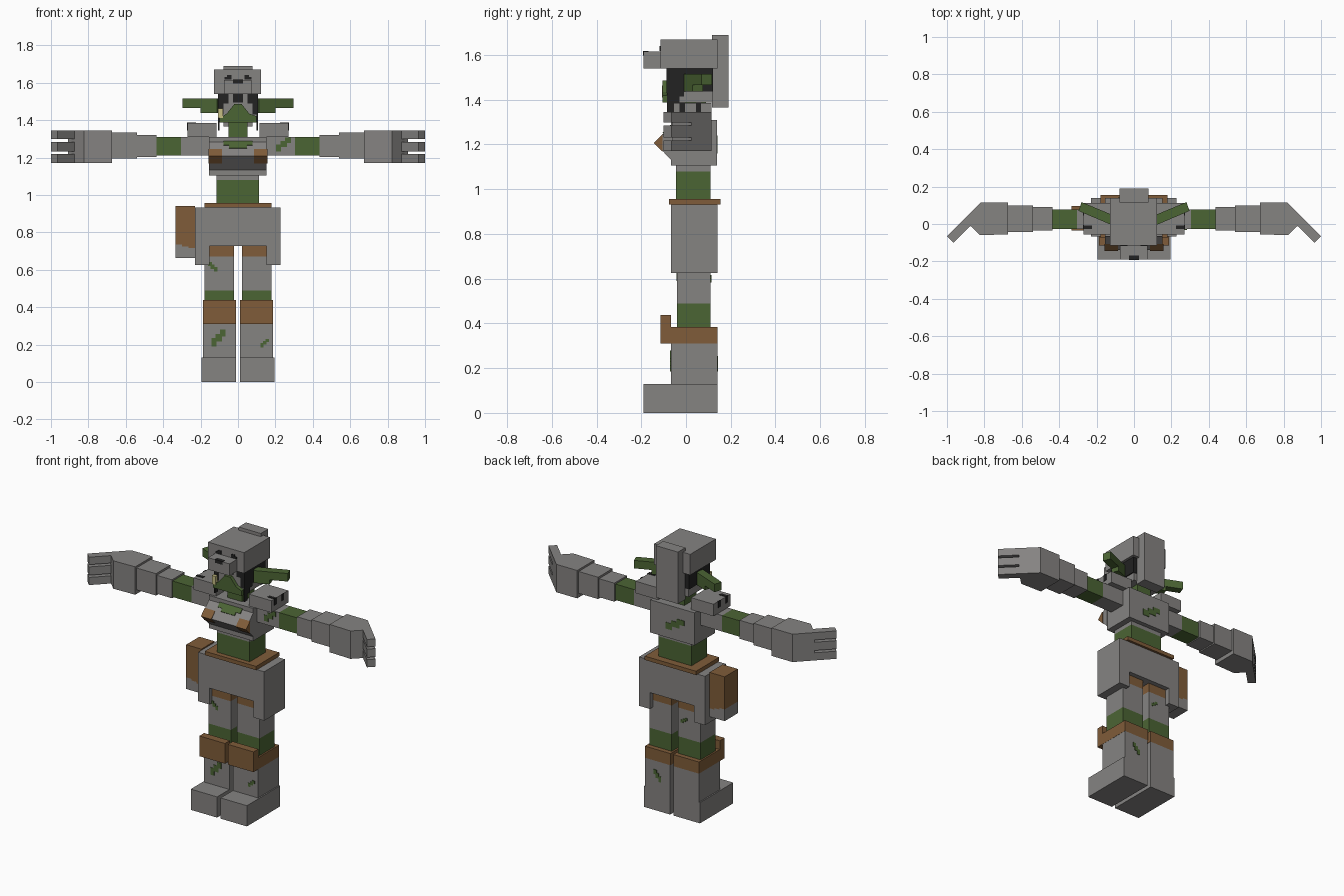
import bpy, bmesh

cube = bpy.data.objects.get("Cube")
if cube:
    bpy.data.objects.remove(cube, do_unlink=True)


def material(name, rgb):
    m = bpy.data.materials.new(name)
    m.diffuse_color = (*rgb, 1)
    m.use_nodes = True
    bsdf = next(n for n in m.node_tree.nodes if n.type == 'BSDF_PRINCIPLED')
    bsdf.inputs["Base Color"].default_value = (*rgb, 1)
    bsdf.inputs["Roughness"].default_value = 0.9
    return m


GRAY = material("stone gray", (0.235, 0.228, 0.222))
BROWN = material("leather brown", (0.215, 0.107, 0.041))
GREEN = material("moss green", (0.071, 0.128, 0.034))
BLACK = material("soot black", (0.016, 0.016, 0.016))
YELLOW = material("pale yellow", (0.57, 0.52, 0.23))

ORDER = {'x': lambda p, a: (a, p[0], p[1]),
         'y': lambda p, a: (p[0], a, p[1]),
         'z': lambda p, a: (p[0], p[1], a)}


def prism(name, axis, pts, a0, a1, mat, sx=1):
    """Extrude a flat outline along an axis; sx=-1 mirrors it in x."""
    bm = bmesh.new()
    put = ORDER[axis]
    ends = []
    for a in (a0, a1):
        ends.append([bm.verts.new((put(p, a)[0] * sx, *put(p, a)[1:])) for p in pts])
        bm.faces.new(ends[-1])
    n = len(pts)
    for i in range(n):
        j = (i + 1) % n
        bm.faces.new((ends[0][i], ends[0][j], ends[1][j], ends[1][i]))
    bmesh.ops.recalc_face_normals(bm, faces=bm.faces)
    me = bpy.data.meshes.new(name)
    bm.to_mesh(me)
    bm.free()
    me.materials.append(mat)
    ob = bpy.data.objects.new(name, me)
    bpy.context.scene.collection.objects.link(ob)
    return ob


def box(name, x0, x1, y0, y1, z0, z1, mat, sx=1):
    return prism(name, 'z', [(x0, y0), (x1, y0), (x1, y1), (x0, y1)], z0, z1, mat, sx)


def moss(name, x, z, w, h, y, sx=1):
    """Thin stepped diagonal patch on a front or back face."""
    steps = [(-.5, -.5), (-.15, -.5), (-.15, -.2), (.25, -.2), (.25, .1), (.5, .1),
             (.5, .5), (.1, .5), (.1, .25), (-.2, .25), (-.2, 0), (-.5, 0)]
    prism(name, 'y', [(x + sx * u * w, z + v * h) for u, v in steps], y - .003, y + .003, GREEN)


for side, s in (("left", 1), ("right", -1)):
    # Legs
    box(side + "_boot", .012, .195, -.19, .14, 0, .13, GRAY, s)
    box(side + "_shin", .012, .187, -.068, .14, .13, .31, GRAY, s)
    prism(side + "_knee_guard", 'x', [(-.115, .31), (.14, .31), (.14, .383), (-.067, .383),
          (-.067, .437), (-.115, .437)], .01, .188, BROWN, s)
    box(side + "_leg_wrap", .022, .178, -.04, .11, .383, .49, GREEN, s)
    box(side + "_thigh", .022, .178, -.04, .11, .49, .67, GRAY, s)
    box(side + "_thigh_top", .022, .178, -.04, .11, .67, .74, BROWN, s)

    # Arms
    box(side + "_upper_arm", .15, .305, -.028, .078, 1.21, 1.31, GRAY, s)
    box(side + "_elbow_wrap", .305, .435, -.028, .078, 1.21, 1.31, GREEN, s)
    box(side + "_forearm", .435, .54, -.034, .09, 1.204, 1.32, GRAY, s)
    box(side + "_cuff", .54, .675, -.042, .1, 1.196, 1.333, GRAY, s)
    prism(side + "_hand", 'z', [(.675, -.055), (.823, -.06), (.875, -.01), (.91, .025),
          (.82, .115), (.675, .115)], 1.17, 1.345, GRAY, s)
    for n, (z0, z1) in enumerate(((1.17, 1.218), (1.232, 1.284), (1.298, 1.345))):
        prism(f"{side}_finger_{n + 1}", 'z', [(.875, -.01), (.965, -.1), (1, -.065), (.91, .025)],
              z0, z1, GRAY, s)

    # Shoulder pads with dark marks
    box(side + "_shoulder_pad", .115, .27, -.055, .113, 1.31, 1.385, GRAY, s)
    for n, y in enumerate((-.028, .045)):
        box(f"{side}_pad_mark_{n + 1}", .268, .273, y, y + .023, 1.345, 1.387, BLACK, s)
    box(side + "_pad_top_mark", .225, .273, -.028, -.008, 1.382, 1.388, BLACK, s)

    # Chest plate corners
    prism(side + "_chest_corner", 'x', [(-.106, 1.246), (-.144, 1.207), (-.106, 1.168)],
          .085, .157, BROWN, s)

    # Ears, swept back
    prism(side + "_ear", 'z', [(.095, .04), (.113, -.008), (.297, .07), (.28, .117)],
          1.465, 1.515, GREEN, s)
    prism(side + "_ear_lobe", 'z', [(.095, .04), (.113, -.008), (.2, .029), (.185, .077)],
          1.437, 1.465, GREEN, s)

    # Ragged hair at the sides of the head
    prism(side + "_hair", 'x', [(-.086, 1.54), (-.086, 1.345), (-.055, 1.345), (-.055, 1.385),
          (-.03, 1.385), (-.03, 1.415), (-.01, 1.415), (-.01, 1.437), (.12, 1.437),
          (.12, 1.54)], .1, .106, BLACK, s)
    box(side + "_front_hair", .078, .106, -.088, -.08, 1.43, 1.54, BLACK, s)
    box(side + "_eye", .05, .08, -.088, -.083, 1.49, 1.54, BLACK, s)
    box(side + "_helmet_eye", .035, .072, -.118, -.113, 1.617, 1.63, BLACK, s)
    box(side + "_helmet_brow", .035, .058, -.118, -.113, 1.63, 1.64, BLACK, s)

# Hips, belt and pouch
prism("hip_armour", 'y', [(-.23, .625), (-.153, .625), (-.153, .728), (.153, .728),
      (.153, .625), (.228, .625), (.228, .932), (-.23, .932)], -.066, .14, GRAY)
box("belt", -.178, .178, -.075, .155, .932, .956, BROWN)
prism("pouch", 'y', [(-.335, .735), (-.3, .735), (-.3, .725), (-.265, .725), (-.265, .715),
      (-.23, .715), (-.23, .94), (-.335, .94)], -.035, .095, BROWN)
prism("pouch_base", 'y', [(-.335, .735), (-.3, .735), (-.3, .725), (-.265, .725),
      (-.265, .715), (-.23, .715), (-.23, .662), (-.335, .662)], -.035, .095, GRAY)

# Torso
box("waist", -.115, .113, -.045, .11, .956, 1.08, GREEN)
box("waist_top", -.115, .113, -.045, .11, 1.08, 1.105, GRAY)
box("torso", -.155, .152, -.068, .138, 1.105, 1.31, GRAY)
prism("chest_plate", 'x', [(-.065, 1.285), (-.14, 1.207), (-.065, 1.13)], -.155, .153, GRAY)
for n, (w, z0, z1) in enumerate(((.078, 1.263, 1.285), (.048, 1.248, 1.263))):
    front = [(-.065 - (1.285 - z) * .96, z) for z in (z1, z0)]
    prism(f"chest_moss_{n + 1}", 'x', front + [(y - .004, z + .004) for y, z in front[::-1]],
          -w, w, GREEN)

# Neck and head
box("neck", -.052, .05, -.03, .09, 1.31, 1.39, GREEN)
box("head", -.1, .1, -.084, .118, 1.387, 1.54, GRAY)
box("back_hair", -.104, .104, .114, .121, 1.437, 1.54, BLACK)
box("face_mark", -.026, .026, -.088, -.083, 1.495, 1.54, BLACK)
prism("face_mask", 'y', [(-.1, 1.388), (.1, 1.388), (.1, 1.42), (.06, 1.435), (.02, 1.485),
      (-.02, 1.485), (-.06, 1.435), (-.1, 1.41)], -.106, -.084, GREEN)
box("cheek_tag", -.107, -.08, -.107, -.085, 1.41, 1.463, YELLOW)

# Helmet
box("helmet", -.127, .123, -.115, .14, 1.54, 1.67, GRAY)
box("helmet_snout", -.075, .073, -.19, -.115, 1.54, 1.615, GRAY)
box("helmet_nose", -.027, .027, -.192, -.168, 1.597, 1.618, BLACK)
box("helmet_crest", -.077, .077, .116, .19, 1.365, 1.69, GRAY)

# Moss patches
moss("right_thigh_moss", -.135, .615, .05, .05, -.04, -1)
moss("right_shin_moss", -.105, .235, .075, .09, -.068)
moss("left_shin_moss", .142, .208, .045, .045, -.068)
moss("left_arm_moss", .243, 1.27, .08, .075, -.028)
moss("torso_back_moss", -.02, 1.2, .13, .08, .138, -1)
moss("left_shin_back_moss", .1, .22, .05, .07, .14)
moss("right_thigh_back_moss", -.065, .6, .045, .035, .11, -1)
